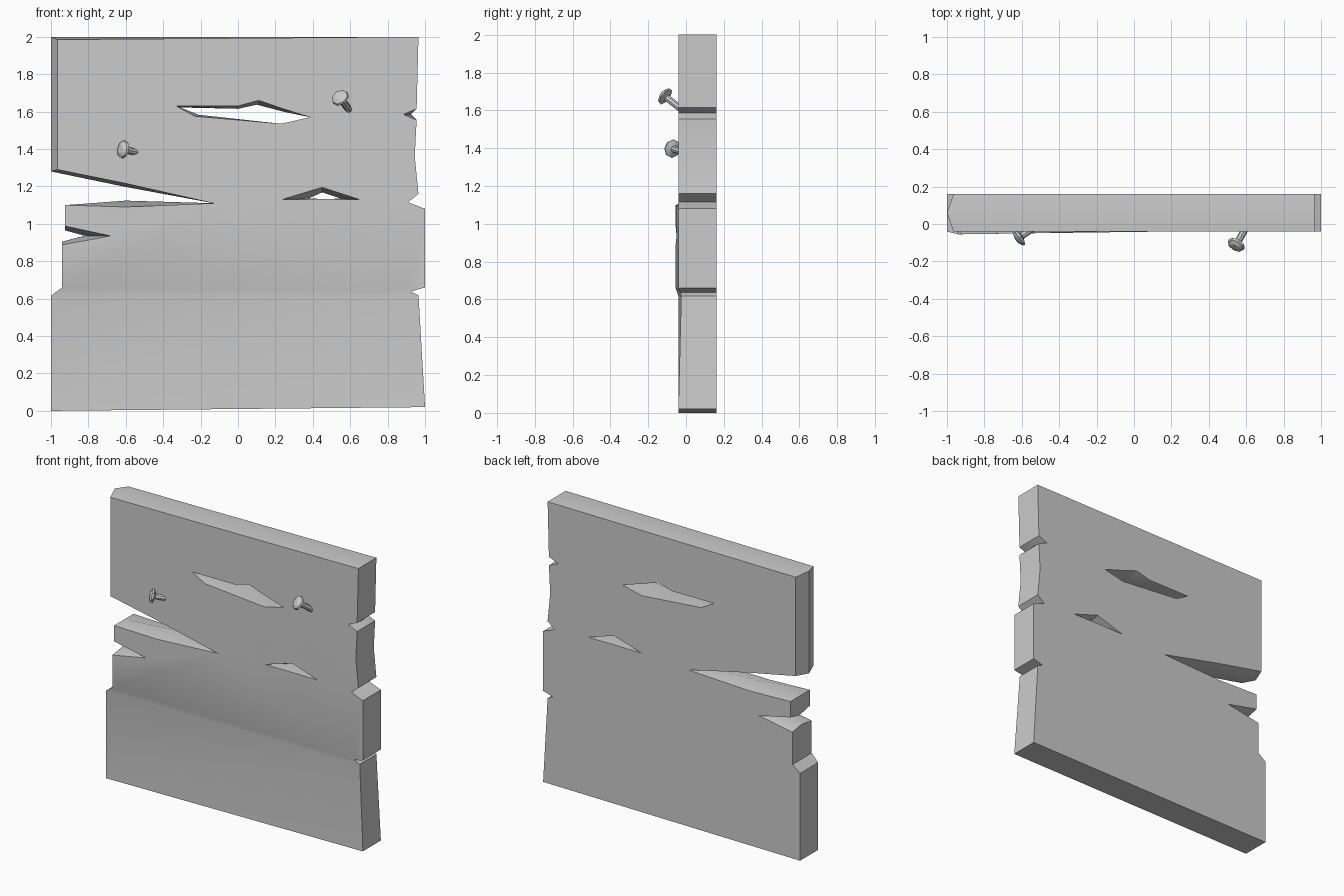
import bpy, bmesh, math
from mathutils import Vector
from mathutils.geometry import delaunay_2d_cdt

if "Cube" in bpy.data.objects:
    bpy.data.objects.remove(bpy.data.objects["Cube"])

FRONT, MID, BACK = -0.04, 0.06, 0.16

# Each point: (x, z), optional middle-ring (x, z), optional front y
P = lambda x, z, mid=None, y=FRONT: (Vector((x, z)), Vector(mid or (x, z)), y)

outline = [
    P(-.965, 1.985, (-1, 2)), P(.965, 2),
    P(.955, 1.615), P(.885, 1.585, (.925, 1.585)), P(.955, 1.555),
    P(.945, 1.36), P(.965, 1.16), P(.91, 1.115), P(1, 1.08), P(1, .66),
    P(.925, .638, None, -.03), P(.965, .618, None, -.025),
    P(1, .02), P(-1, 0),
    P(-1, .615), P(-.94, .66, None, -.055), P(-.94, .888, (-.94, .905), -.055),
    P(-.68, .935, (-.82, .936), -.05), P(-.925, .988, (-.925, .965), -.055),
    P(-.925, 1.1, None, -.055), P(-.6, 1.09, (-.6, 1.124), -.05),
    P(-.13, 1.11), P(-.6, 1.216, (-.6, 1.197)), P(-.965, 1.29, (-1, 1.28)),
]
long_hole = [
    P(-.33, 1.63, (-.31, 1.622)), P(0, 1.63, (0, 1.615)), P(.11, 1.66, (.1, 1.637)),
    P(.25, 1.612, (.25, 1.598)), P(.385, 1.57), P(.23, 1.535),
    P(-.23, 1.575, (-.21, 1.583)),
]
small_hole = [P(.235, 1.13, (.38, 1.137)), P(.45, 1.195, (.45, 1.168)),
              P(.65, 1.13, (.55, 1.135)), P(.45, 1.132)]
loops = [outline, long_hole, small_hole]
groove = [(14, 11), (15, 10)]


def inside(p):
    hit = False
    for loop in loops:
        for i, (a, _, _) in enumerate(loop):
            b = loop[i - 1][0]
            if (a.y > p.y) != (b.y > p.y) and p.x < a.x + (b.x - a.x) * (p.y - a.y) / (b.y - a.y):
                hit = not hit
    return hit


def add_object(name, bm, angle=30):
    bmesh.ops.recalc_face_normals(bm, faces=bm.faces[:])
    me = bpy.data.meshes.new(name)
    bm.to_mesh(me)
    bm.free()
    ob = bpy.data.objects.new(name, me)
    bpy.context.collection.objects.link(ob)
    bpy.ops.object.select_all(action='DESELECT')
    ob.select_set(True)
    bpy.context.view_layer.objects.active = ob
    bpy.ops.object.shade_smooth_by_angle(angle=math.radians(angle))
    return ob


# Broken plank panel: front, middle and back rings around every loop
bm = bmesh.new()
fronts, backs, flat, edges = [], [], [], []
for loop in loops:
    start, n = len(flat), len(loop)
    rings = [[bm.verts.new((p.x, y, p.y)) for p, m, y in loop],
             [bm.verts.new((m.x, MID, m.y)) for p, m, y in loop],
             [bm.verts.new((p.x, BACK, p.y)) for p, m, y in loop]]
    for a, b in zip(rings, rings[1:]):
        for i in range(n):
            bm.faces.new((a[i - 1], a[i], b[i], b[i - 1]))
    fronts += rings[0]
    backs += rings[2]
    flat += [p for p, m, y in loop]
    edges += [(start + i, start + (i + 1) % n) for i in range(n)]

# Front and back faces, with the plank seam kept on the front
for verts, extra in ((fronts, groove), (backs, [])):
    out, _, tris, orig, _, _ = delaunay_2d_cdt(flat, edges + extra, [], 0, 1e-5)
    for t in tris:
        if inside(sum((out[i] for i in t), Vector((0, 0))) / len(t)):
            bm.faces.new([verts[orig[i][0]] for i in t])
add_object("wooden_panel", bm)


# Bent nails: lathed shaft and faceted head
def nail(name, head, direction, length, sides=8):
    d = Vector(direction).normalized()
    rot = d.to_track_quat('Z', 'Y')
    bm = bmesh.new()
    profile = [(.019, -length), (.019, -.012), (.05, 0), (.046, .012), (.024, .024)]
    rings = [[bm.verts.new(Vector(head) + rot @ Vector((
        r * math.cos(k * math.tau / sides), r * math.sin(k * math.tau / sides), h)))
        for k in range(sides)] for r, h in profile]
    for a, b in zip(rings, rings[1:]):
        for k in range(sides):
            bm.faces.new((a[k - 1], a[k], b[k], b[k - 1]))
    bm.faces.new(rings[0])
    bm.faces.new(rings[-1])
    add_object(name, bm)


nail("nail_right", (.548, -.108, 1.672), (-.4, -.7, .55), .13)
nail("nail_left", (-.61, -.07, 1.397), (-.8, -.55, .17), .12)
